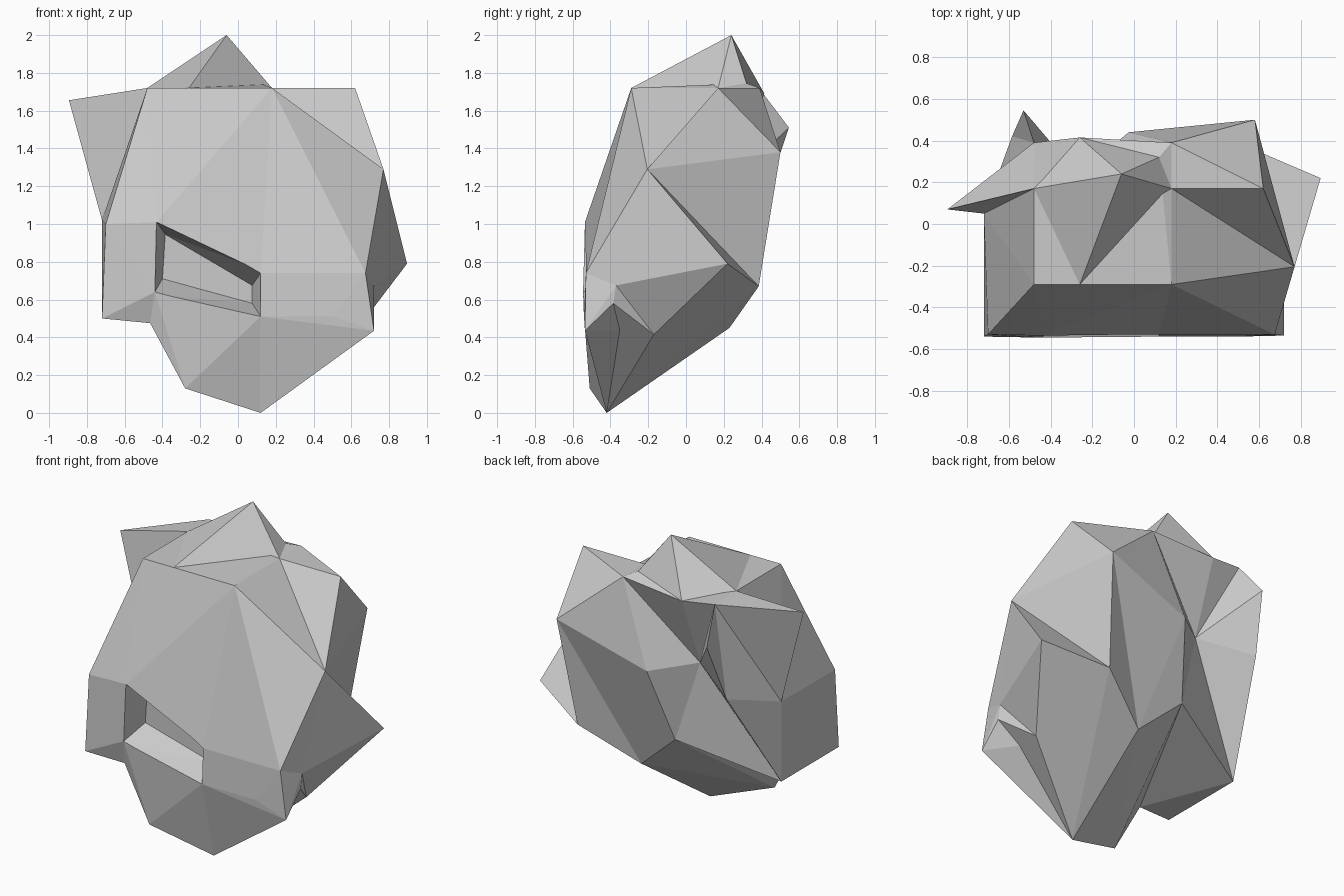
import bpy, bmesh
from mathutils import Vector as V

if "Cube" in bpy.data.objects:
    bpy.data.objects.remove(bpy.data.objects["Cube"])


def hull(name, pts):
    """Faceted convex chunk spanning the given points."""
    bm = bmesh.new()
    for p in pts:
        bm.verts.new(p)
    res = bmesh.ops.convex_hull(bm, input=bm.verts)
    junk = {g for g in res["geom_interior"] + res["geom_unused"]
            if isinstance(g, bmesh.types.BMVert)}
    bmesh.ops.delete(bm, geom=list(junk), context='VERTS')
    bmesh.ops.recalc_face_normals(bm, faces=bm.faces)
    me = bpy.data.meshes.new(name)
    bm.to_mesh(me)
    bm.free()
    ob = bpy.data.objects.new(name, me)
    bpy.context.collection.objects.link(ob)
    return ob


def combine(base, other, op):
    """Boolean one chunk into the base and discard it."""
    m = base.modifiers.new(op, 'BOOLEAN')
    m.operation, m.object, m.solver = op, other, 'EXACT'
    bpy.context.view_layer.objects.active = base
    bpy.ops.object.modifier_apply(modifier=m.name)
    bpy.data.objects.remove(other)


# corners shared between neighbouring chunks: front face
k = dict(
    rim_l=(-.48, -.29, 1.72), rim_m=(-.26, -.29, 1.72), rim_r=(.18, -.29, 1.72),
    cheek_l=(-.70, -.53, 1.0), jaw_l=(-.72, -.54, .5), notch=(-.465, -.5, .475),
    chin_l=(-.28, -.51, .13), chin=(.12, -.42, 0),
    jaw_r=(.72, -.535, .435), fold=(.5, -.54, .51), cheek_r=(.675, -.53, .74),
    brow_r=(.77, -.205, 1.29))
# mouth opening
mouth = [V((-.43, -.535, 1.01)), V((.12, -.53, .74)), V((.12, -.54, .51)), V((-.44, -.545, .64))]
k.update(zip(("m_tl", "m_tr", "m_br", "m_bl"), mouth))
# top
k.update(
    top_l=(-.48, .17, 1.72), top_bl=(-.48, .39, 1.715), top_b=(-.26, .415, 1.69),
    peak=(-.06, .24, 2.0), dip=(.12, .32, 1.745), top_m=(.18, .17, 1.72),
    top_br=(.18, .39, 1.72), top_r=(.62, .17, 1.72))
# back and sides
k.update(
    side_u=(-.72, .05, 1.02), side_d=(-.72, .05, .5), back_l=(-.585, .42, 1.14),
    valley_u=(-.27, .24, 1.225), valley_d=(-.125, .29, .705), ridge=(-.025, .44, 1.18),
    back_r=(.58, .50, 1.38), heel_r=(.51, .385, .67), heel=(.16, .23, .45),
    low_r=(.61, -.17, .415), pinch_u=(.72, -.37, .675), pinch_d=(.72, -.385, .58))
# spike tips
k.update(tip_l=(-.895, .07, 1.655), tip_b=(-.53, .545, 1.51), tip_r=(.895, .22, .79))

# convex chunks that meet along the inward creases of the rock
chunks = dict(
    middle="rim_m rim_r top_m top_br back_r ridge valley_u valley_d heel "
           "m_tl m_tr m_br m_bl notch chin_l chin",
    left_upper="rim_l rim_m top_l top_bl cheek_l m_tl side_u side_d back_l valley_u",
    left_lower="rim_m cheek_l jaw_l notch m_tl m_bl side_u side_d valley_u valley_d",
    right_upper="rim_r top_m top_br brow_r back_r heel_r heel low_r chin "
                "cheek_r m_tr m_br pinch_u",
    right_lower="m_tr m_br fold cheek_r jaw_r pinch_u pinch_d chin heel",
    right_heel="m_tr m_br cheek_r pinch_u pinch_d low_r chin heel",
    right_shoulder="top_m top_br top_r brow_r back_r heel_r",
    crown="rim_m top_m dip top_b top_l peak",
    crown_base="rim_l rim_m rim_r top_m top_l valley_u",
    crown_back_left="rim_m top_l top_bl top_b valley_u",
    crown_back_right="rim_m rim_r top_b dip top_m top_br valley_u",
    left_spike="tip_l top_l top_bl side_u",
    back_spike="tip_b top_bl back_l valley_u",
    right_spike="tip_r brow_r pinch_u low_r heel_r")

rock = None
for name, keys in chunks.items():
    ob = hull(name, [k[n] for n in keys.split()])
    if rock is None:
        rock = ob
    else:
        combine(rock, ob, 'UNION')

# tapered mouth pocket, pushed slightly out past the front face
inner = [V((-.385, -.38, .945)), V((.075, -.38, .675)), V((.075, -.38, .58)), V((-.40, -.38, .71))]
outer = [o + (o - i) * .2 for o, i in zip(mouth, inner)]
combine(rock, hull("mouth_cutter", inner + outer), 'DIFFERENCE')
rock.name = rock.data.name = "rock"
